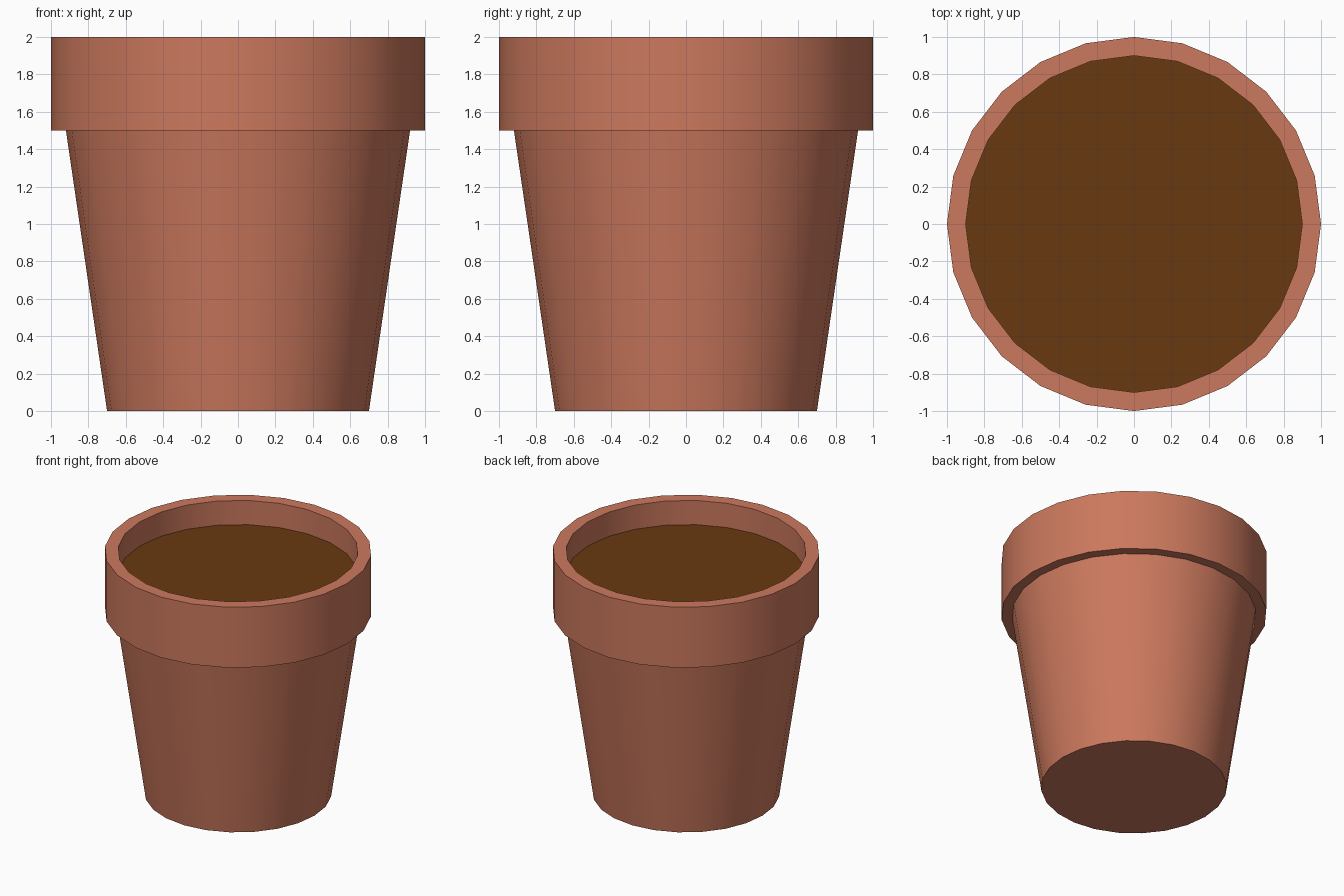
import bpy, bmesh, math

if "Cube" in bpy.data.objects:
    bpy.data.objects.remove(bpy.data.objects["Cube"])

SIDES = 24


def material(name, color):
    m = bpy.data.materials.new(name)
    m.diffuse_color = (*color, 1)
    m.use_nodes = True
    m.node_tree.nodes["Principled BSDF"].inputs["Base Color"].default_value = m.diffuse_color
    return m


def lathe(name, profile, mat):
    """Revolve (radius, z) points about z; cap both ends with n-gons if open at the axis."""
    bm = bmesh.new()
    rings = []
    for r, z in profile:
        rings.append([bm.verts.new((r * math.cos(2 * math.pi * i / SIDES),
                                    r * math.sin(2 * math.pi * i / SIDES), z))
                      for i in range(SIDES)])
    for a, b in zip(rings, rings[1:]):
        for i in range(SIDES):
            j = (i + 1) % SIDES
            bm.faces.new((a[i], a[j], b[j], b[i]))
    if len(rings) > 1:
        bm.faces.new(rings[0][::-1])  # underside
    else:
        bm.faces.new(rings[0])        # flat disc facing up
    mesh = bpy.data.meshes.new(name)
    bm.to_mesh(mesh)
    bm.free()
    mesh.materials.append(mat)
    ob = bpy.data.objects.new(name, mesh)
    bpy.context.collection.objects.link(ob)
    bpy.ops.object.select_all(action='DESELECT')
    ob.select_set(True)
    bpy.context.view_layer.objects.active = ob
    bpy.ops.object.shade_smooth_by_angle(angle=math.radians(30))
    return ob


terracotta = material("terracotta", (0.6, 0.19, 0.11))
earth = material("earth", (0.14, 0.041, 0.005))

# tapered pot with overhanging rim and inner lip
lathe("pot", [(0.70, 0), (0.92, 1.5), (1.0, 1.5), (1.0, 2.0), (0.90, 2.0), (0.90, 1.8)], terracotta)

# soil surface
lathe("soil", [(0.90, 1.8)], earth)
